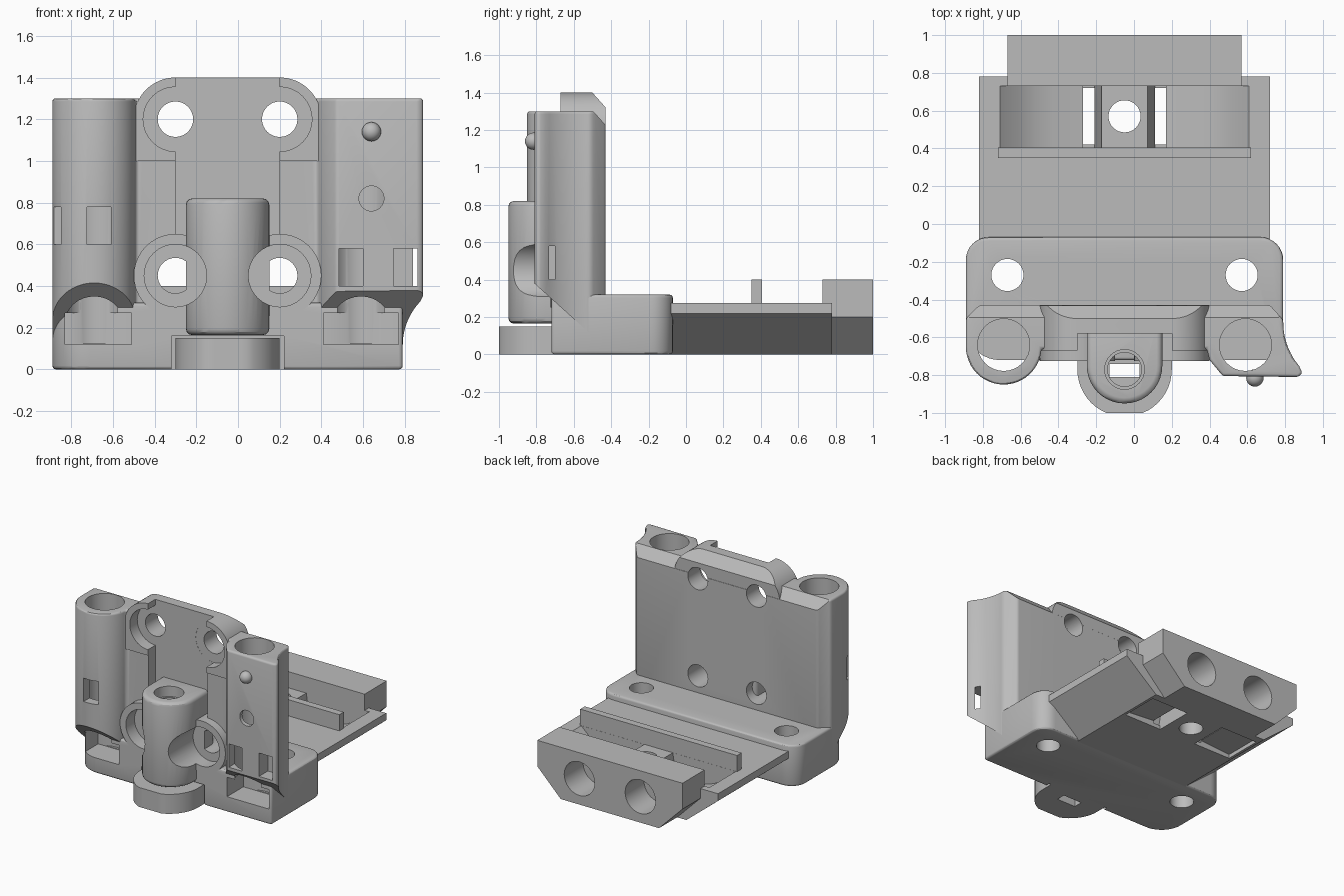
import bpy, bmesh, math
from mathutils import Vector

if "Cube" in bpy.data.objects:
    bpy.data.objects.remove(bpy.data.objects["Cube"], do_unlink=True)

grey = bpy.data.materials.new("printed_grey")
grey.use_nodes = True
grey.diffuse_color = (0.5, 0.5, 0.5, 1)
grey.node_tree.nodes["Principled BSDF"].inputs["Base Color"].default_value = (0.5, 0.5, 0.5, 1)

MID = -0.05                      # mirror line of the mount
ROD_L, ROD_R = (-0.69, -0.64), (0.59, -0.64)
parts, cutters = [], []


def arc(cx, cy, r, a0, a1, n=16):
    """Points on an arc, angles in degrees."""
    step = math.radians(a1 - a0) / n
    a = math.radians(a0)
    return [(cx + r * math.cos(a + i * step), cy + r * math.sin(a + i * step)) for i in range(n + 1)]


def prism(name, pts, axis, lo, hi, bevel=0):
    """Extrude a closed 2D outline along an axis."""
    place = {"x": lambda p, t: (t, p[0], p[1]),
             "y": lambda p, t: (p[0], t, p[1]),
             "z": lambda p, t: (p[0], p[1], t)}[axis]
    bm = bmesh.new()
    face = bm.faces.new([bm.verts.new(place(p, lo)) for p in pts])
    ext = bmesh.ops.extrude_face_region(bm, geom=[face])
    shift = Vector(place((0, 0), hi - lo))
    bmesh.ops.translate(bm, vec=shift, verts=[v for v in ext["geom"] if isinstance(v, bmesh.types.BMVert)])
    bmesh.ops.recalc_face_normals(bm, faces=bm.faces)
    me = bpy.data.meshes.new(name)
    bm.to_mesh(me)
    bm.free()
    me.materials.append(grey)
    ob = bpy.data.objects.new(name, me)
    bpy.context.scene.collection.objects.link(ob)
    if bevel:
        mod = ob.modifiers.new("edge_round", "BEVEL")
        mod.width, mod.segments = bevel, 3
        mod.limit_method, mod.angle_limit = "ANGLE", math.radians(40)
    return ob


def rect(x0, x1, y0, y1):
    return [(x0, y0), (x1, y0), (x1, y1), (x0, y1)]


def circle(x, y, r, n=32):
    return arc(x, y, r, 0, 360, n)[:-1]


def part(*args, **kw):
    ob = prism(*args, **kw)
    parts.append(ob)
    return ob


def cut(targets, pts, axis, lo, hi):
    """Subtract an extruded outline from each target."""
    tool = prism("cutter", pts, axis, lo, hi)
    tool.hide_render = True
    cutters.append(tool)
    for ob in targets:
        mod = ob.modifiers.new("cut", "BOOLEAN")
        mod.operation, mod.solver, mod.object = "DIFFERENCE", "EXACT", tool


# Upright wall with a round rod column on one side and a square flared one on the other
wall_outline = ([(-0.82, -0.43), (-0.89, -0.5)] + arc(-0.69, -0.65, 0.2, 180, 357, 24)
                + [(0.385, -0.66), (0.4, -0.72), (0.47, -0.805), (0.87, -0.81), (0.892, -0.79)]
                + arc(1.15, -0.52, 0.36, 220, 178, 10) + [(0.72, -0.43)])
wall = part("upright_wall", wall_outline, "z", 0.06, 1.3, bevel=0.025)

# Raised head of the wall
head_outline = arc(0.2, 1.2, 0.2, 0, 90) + arc(-0.3, 1.2, 0.2, 90, 180) + [(-0.5, 1.0), (0.4, 1.0)]
head = part("wall_head", head_outline, "y", -0.67, -0.431)

# Foot block
base_outline = (arc(-0.77, -0.19, 0.12, 180, 90, 8) + arc(0.67, -0.19, 0.12, 90, 0, 8)
                + [(0.79, -0.72)] + arc(-0.71, -0.54, 0.18, 270, 180, 10))
base = part("base_block", base_outline, "z", 0, 0.32, bevel=0.018)

# Lower screw rings
rings = [part("screw_ring_" + side, circle(x, 0.45, 0.2, 40), "y", -0.725, -0.5)
         for side, x in (("right", -0.3), ("left", 0.2))]

# Central boss and its foot
boss_outline = [(-0.25, -0.5)] + arc(MID, -0.75, 0.2, 180, 360, 20) + [(0.15, -0.5)]
boss_outline = [(x, max(y, -0.95 + 0.002 * abs(x - MID))) for x, y in boss_outline]
boss = part("centre_boss", boss_outline, "z", 0.165, 0.82, bevel=0.03)
foot_outline = [(-0.3, -0.62)] + arc(MID, -0.77, 0.25, 180, 360, 24) + [(0.2, -0.62)]
foot_outline = [(x, max(y, -1 + 0.001 * abs(x - MID))) for x, y in foot_outline]
foot = part("boss_foot", foot_outline, "z", 0, 0.15)

# Dovetail rear plate, cross wall and end block
half = [(0.77, 0.275), (0.77, 0.22), (0.5, 0.0)]
plate_outline = [(MID - x, z) for x, z in half] + [(MID + x, z) for x, z in reversed(half)]
plate = part("rear_plate", plate_outline, "y", -0.2, 0.78)
cross = part("cross_wall", [(MID - 0.67, 0.2), (MID - 0.67, 0.4), (MID + 0.67, 0.4), (MID + 0.67, 0.2)],
             "y", 0.35, 0.405)
half = [(0.62, 0.4), (0.62, 0.2), (0.42, 0.0)]
end_outline = [(MID - x, z) for x, z in half] + [(MID + x, z) for x, z in reversed(half)]
end = part("end_block", end_outline, "y", 0.73, 1.0)

# Back chamfers on wall top and head
cut([wall], [(-0.5, 1.305), (-0.42, 1.215), (-0.3, 1.4)], "x", -1.2, 1.2)
cut([head], [(-0.505, 1.405), (-0.42, 1.31), (-0.3, 1.5)], "x", -1.2, 1.2)

# Sloped undersides of the columns
cut([wall], [(-1.1, 0.64), (-0.45, 0.055), (-0.45, -0.1), (-1.1, -0.1)], "x", -1.2, 1.2)

# Front recess with rounded pockets at the upper screws
cut([wall, head], rect(-0.3, 0.2, 0.3, 1.6), "y", -0.9, -0.58)
for x in (-0.3, 0.2):
    cut([wall, head], circle(x, 1.2, 0.155), "y", -0.9, -0.579)
    cut([wall, head], circle(x, 1.2, 0.085), "y", -0.8, -0.3)
    # Lower counterbores also carve the boss
    cut(rings + [boss, wall, base], circle(x, 0.45, 0.15), "y", -1.2, -0.62)
    cut(rings + [wall, base], circle(x, 0.45, 0.085), "y", -0.9, -0.3)

# Rod bores and front slots
for (x, y), x0, x1 in ((ROD_L, -0.83, -0.51), (ROD_R, 0.41, 0.77)):
    cut([wall, base], circle(x, y, 0.138), "z", 0.125, 1.5)
    cut([wall, base], rect(x0, x1, 0.12, 0.27), "y", -1, -0.52)

# Tie windows in the columns
for x0, x1, z in ((-0.725, -0.61, 0.6), (-0.95, -0.85, 0.6), (0.485, 0.6, 0.4), (0.745, 0.86, 0.4)):
    cut([wall], rect(x0, x1, z, z + 0.18), "y", -0.95, -0.7)
cut([wall], circle(0.64, 0.82, 0.06), "y", -0.95, -0.7)

# Vertical holes
for x in (-0.67, 0.57):
    cut([base, plate], circle(x, -0.27, 0.085), "z", -0.1, 0.5)
cut([plate], circle(MID, 0.57, 0.085), "z", -0.1, 0.5)
cut([boss], circle(MID, -0.77, 0.09), "z", 0.1, 0.75)
cut([boss], circle(MID, -0.77, 0.105), "z", 0.74, 0.9)
cut([foot], rect(-0.13, 0.03, -0.81, -0.74), "z", -0.1, 0.3)
cut([base], rect(-0.32, 0.22, -0.9, -0.68), "z", -0.1, 0.16)

# Mirrored troughs, bottom pockets and end holes
for s in (-1, 1):
    trough = [(0.68, 0.35), (0.66, 0.275), (0.56, 0.18), (0.47, 0.13), (0.38, 0.1),
              (0.22, 0.07), (0.22, 0.03), (0.16, 0.03), (0.11, 0.35)]
    cut([plate], [(MID + s * x, z) for x, z in trough], "y", 0.406, 0.73)
    cut([plate], [(MID + s * x, z) for x, z in ((0.16, -0.1), (0.16, 0.05), (0.22, 0.05), (0.48, 0.03), (0.48, -0.1))],
        "y", 0.42, 0.72)
    cut([end, plate], circle(MID + s * 0.26, 0.2, 0.13), "y", 0.77, 1.1)

# Bake the cuts, drop the cutters
bpy.context.view_layer.update()
deps = bpy.context.evaluated_depsgraph_get()
baked = [(ob, bpy.data.meshes.new_from_object(ob.evaluated_get(deps))) for ob in parts]
for ob, me in baked:
    ob.modifiers.clear()
    ob.data = me
    me.name = ob.name
for tool in cutters:
    bpy.data.objects.remove(tool, do_unlink=True)

# Locating pin on the square column
bpy.ops.mesh.primitive_uv_sphere_add(segments=24, ring_count=12, radius=0.046, location=(0.64, -0.815, 1.14))
pin = bpy.context.object
pin.name = "locating_pin"
pin.data.materials.append(grey)
parts.append(pin)

# Smooth curved faces, keep edges crisp
bpy.ops.object.select_all(action="DESELECT")
for ob in parts:
    ob.select_set(True)
bpy.context.view_layer.objects.active = pin
bpy.ops.object.shade_smooth_by_angle(angle=math.radians(30))
